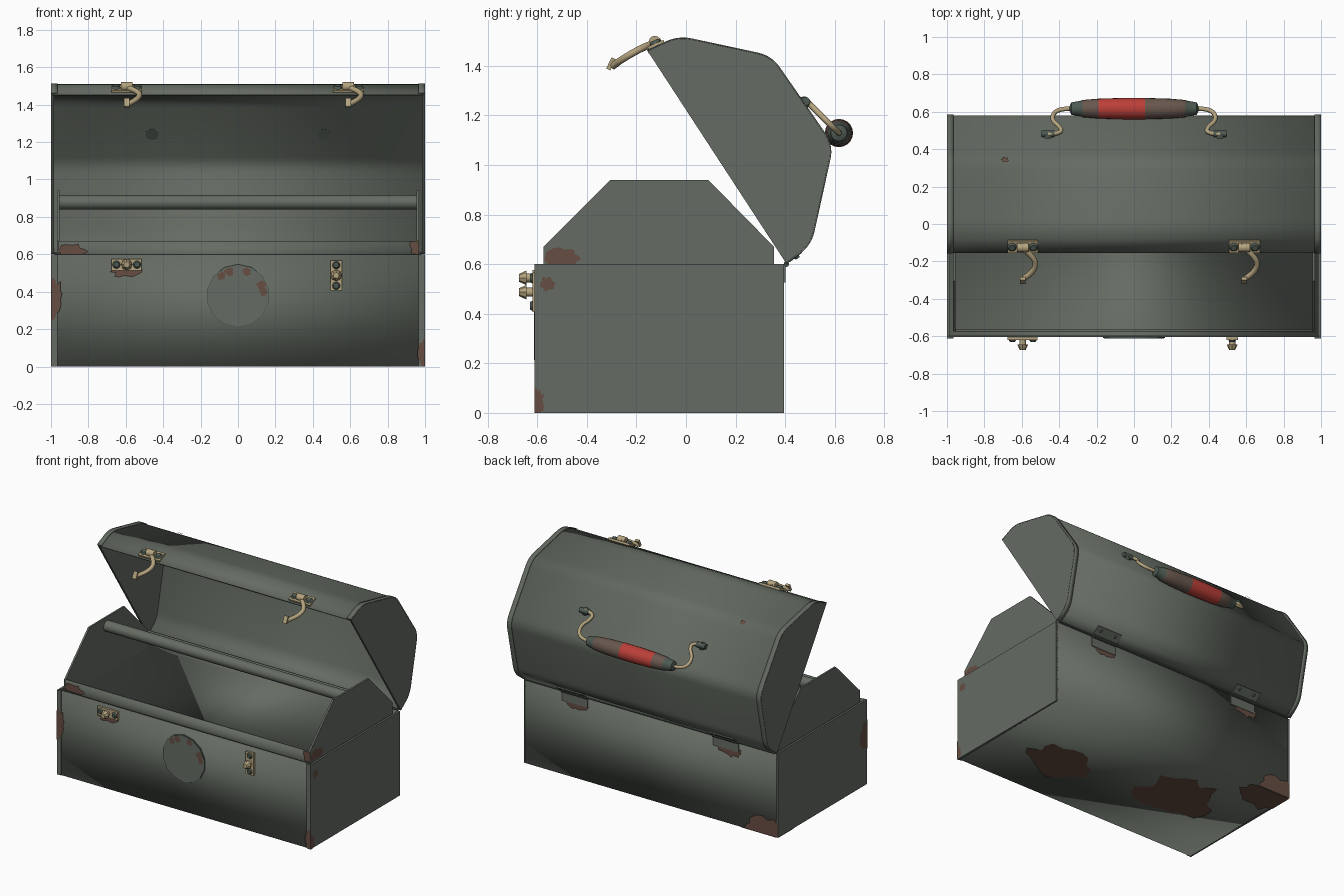
import bpy, bmesh, math, random
from mathutils import Vector, Matrix

random.seed(4)
if "Cube" in bpy.data.objects:
    bpy.data.objects.remove(bpy.data.objects["Cube"])


def material(name, r, g, b):
    m = bpy.data.materials.new(name)
    m.use_nodes = True
    m.diffuse_color = (r, g, b, 1)
    m.node_tree.nodes["Principled BSDF"].inputs["Base Color"].default_value = (r, g, b, 1)
    return m


GREEN = material("grey_green_paint", .13, .15, .125)
DARK = material("dark_green_metal", .075, .10, .085)
BRASS = material("pale_brass", .46, .37, .21)
RUST = material("rust", .135, .075, .055)
RED = material("red_grip", .50, .05, .04)
BROWN = material("worn_brown_grip", .14, .095, .075)
parts = []


def finish(name, bm, *mats):
    mesh = bpy.data.meshes.new(name)
    bm.to_mesh(mesh)
    bm.free()
    for m in mats:
        mesh.materials.append(m)
    ob = bpy.data.objects.new(name, mesh)
    bpy.context.collection.objects.link(ob)
    parts.append(ob)
    return ob


def box(name, centre, size, mat, tilt=0):
    bm = bmesh.new()
    bmesh.ops.create_cube(bm, size=1)
    m = Matrix.Translation(centre) @ Matrix.Rotation(tilt, 4, 'X') @ Matrix.Diagonal((*size, 1))
    bmesh.ops.transform(bm, matrix=m, verts=bm.verts)
    return finish(name, bm, mat)


def cylinder(name, centre, axis, r1, r2, depth, mat, sides=16):
    bm = bmesh.new()
    bmesh.ops.create_cone(bm, cap_ends=True, segments=sides, radius1=r1, radius2=r2, depth=depth)
    turn = Vector((0, 0, 1)).rotation_difference(Vector(axis)).to_matrix().to_4x4()
    bmesh.ops.transform(bm, matrix=Matrix.Translation(centre) @ turn, verts=bm.verts)
    return finish(name, bm, mat)


def strip(name, path, half, thick, mat, mid=0, offset=-1):
    """Bent sheet: a (y, z) path swept along x, with thickness."""
    bm = bmesh.new()
    rows = [[bm.verts.new((mid + s * half, y, z)) for s in (-1, 1)] for y, z in path]
    for a, b in zip(rows, rows[1:]):
        bm.faces.new((a[0], a[1], b[1], b[0]))
    ob = finish(name, bm, mat)
    mod = ob.modifiers.new("thickness", 'SOLIDIFY')
    mod.thickness, mod.offset, mod.use_even_offset = thick, offset, True
    return ob


def panel(name, path, x0, x1, mat):
    """Flat end panel: a (y, z) outline between two x positions."""
    bm = bmesh.new()
    face = bm.faces.new([bm.verts.new((x0, y, z)) for y, z in path])
    new = bmesh.ops.extrude_face_region(bm, geom=[face])["geom"]
    bmesh.ops.translate(bm, vec=(x1 - x0, 0, 0), verts=[v for v in new if isinstance(v, bmesh.types.BMVert)])
    bmesh.ops.recalc_face_normals(bm, faces=bm.faces)
    return finish(name, bm, mat)


def tube(name, points, radius, mat):
    curve = bpy.data.curves.new(name, 'CURVE')
    curve.dimensions = '3D'
    curve.bevel_depth, curve.bevel_resolution, curve.use_fill_caps = radius, 2, True
    sp = curve.splines.new('NURBS')
    sp.points.add(len(points) - 1)
    for p, co in zip(sp.points, points):
        p.co = (*co, 1)
    sp.use_endpoint_u, sp.order_u, sp.resolution_u = True, 3, 6
    curve.materials.append(mat)
    ob = bpy.data.objects.new(name, curve)
    bpy.context.collection.objects.link(ob)


def rounded(path, radius, steps=5):
    pts = [Vector(p) for p in path]
    out = [pts[0]]
    for a, b, c in zip(pts, pts[1:], pts[2:]):
        p = b + (a - b).normalized() * radius
        q = b + (c - b).normalized() * radius
        for i in range(steps + 1):
            t = i / steps
            out.append(p * (1 - t) ** 2 + b * 2 * t * (1 - t) + q * t * t)
    return out + [pts[-1]]


def patch(name, centre, normal, u, ru, rv, low, high):
    """Thin ragged rust plate, kept inside the bounds of its panel."""
    n, u = Vector(normal), Vector(u)
    v = n.cross(u)
    bm = bmesh.new()
    ring = []
    for i in range(22):
        a, w = math.tau * i / 22, random.uniform(.72, 1.15)
        p = Vector(centre) + u * math.cos(a) * ru * w + v * math.sin(a) * rv * w
        ring.append(bm.verts.new([min(max(p[k], low[k]), high[k]) for k in range(3)]))
    bm.faces.new(ring)
    bmesh.ops.remove_doubles(bm, verts=bm.verts, dist=.0005)
    bmesh.ops.recalc_face_normals(bm, faces=bm.faces)
    for f in bm.faces:
        if f.normal.dot(n) < 0:
            f.normal_flip()
    bmesh.ops.translate(bm, vec=n * .003, verts=bm.verts)
    finish(name, bm, RUST)


# Body: bent sheet with end panels and folded seams
FRONT, BACK, TOP = -.605, .395, .6
body = [(BACK, TOP), (BACK, 0), (FRONT, 0), (FRONT, TOP)]
strip("body_shell", body, .99, .012, GREEN)
for s, side in ((-1, "right"), (1, "left")):
    panel(f"body_end_{side}", body, s * .985, s, GREEN)
    box(f"body_seam_{side}", (s * .983, FRONT - .003, TOP / 2), (.034, .006, TOP), GREEN)

# Tray with raised end panels and a carrying rod
tray_end = [(-.575, .54), (-.575, .67), (-.305, .94), (.09, .94), (.355, .67), (.355, .54)]
strip("tray_shell", [(.355, .67), (.355, .54), (-.575, .54), (-.575, .67)], .96, .01, GREEN)
for s, side in ((-1, "right"), (1, "left")):
    panel(f"tray_end_{side}", tray_end, s * .955, s * .968, GREEN)
cylinder("tray_rod", (0, -.11, .878), (1, 0, 0), .038, .038, 1.92, GREEN, 24)

# Open lid: curved shell, end panels and rim bands
lid = rounded([(-.155, 1.46), (-.03, 1.517), (.343, 1.437), (.59, 1.08), (.502, .68), (.403, .605)], .055)
strip("lid_shell", lid, .99, .012, GREEN)
for s, side in ((-1, "right"), (1, "left")):
    panel(f"lid_end_{side}", lid, s * .985, s, GREEN)
    strip(f"lid_rim_{side}", lid, .017, .005, GREEN, mid=s * .983, offset=1)

# Round plate on the front
cylinder("front_disc", (0, FRONT - .004, .378), (0, -1, 0), .165, .165, .009, GREEN, 14)
cylinder("front_disc_edge", (0, FRONT - .002, .378), (0, -1, 0), .169, .169, .006, DARK, 14)
for i, deg in enumerate((10, 25, 70, 110, 130)):
    a = math.radians(deg)
    patch(f"disc_rust_{i}", (math.cos(a) * .138, FRONT - .008, .378 + math.sin(a) * .138),
          (0, -1, 0), (1, 0, 0), .024, .024, (-1, -1, 0), (1, 1, 1))


# Catch plates with studs and rivets on the body
def catch(name, x, z, upright):
    long, short = .16, .062
    size = (short, .014, long) if upright else (long, .014, short)
    box(name + "_plate", (x, FRONT - .007, z), size, BRASS)
    cylinder(name + "_stud", (x, FRONT - .03, z), (0, -1, 0), .018, .018, .04, BRASS, 12)
    cylinder(name + "_stud_head", (x, FRONT - .053, z), (0, -1, 0), .03, .016, .03, BRASS, 8)
    for k in (-1, 1):
        d = k * .055
        at = (x, FRONT - .018, z + d) if upright else (x + d, FRONT - .018, z)
        cylinder(f"{name}_rivet_{k}", at, (0, -1, 0), .023, .014, .014, DARK)


catch("right_catch", -.595, .545, False)
catch("left_catch", .525, .487, True)

# Swinging latches on the lid edge
TILT = math.radians(24)
up = Vector((0, -math.sin(TILT), math.cos(TILT)))
for x, side in ((-.595, "right"), (.59, "left")):
    base = Vector((x, -.118, 1.479))
    box(f"{side}_latch_plate", base + up * .006, (.165, .07, .014), BRASS, TILT)
    cylinder(f"{side}_latch_barrel", base + up * .02, (1, 0, 0), .024, .024, .06, BRASS, 12)
    for k in (-1, 1):
        cylinder(f"{side}_latch_rivet_{k}", base + up * .019 + Vector((k * .057, 0, 0)), up, .025, .016, .014, DARK)
    tube(f"{side}_latch_tongue", [(x - .02, -.11, 1.50), (x + .04, -.16, 1.48), (x + .075, -.21, 1.455),
                                  (x + .05, -.26, 1.425), (x, -.295, 1.40), (x, -.30, 1.395)], .015, BRASS)
    box(f"{side}_latch_hook", (x, -.303, 1.408), (.03, .018, .05), BRASS, math.radians(-25))

# Grip turned around the x axis, coloured along its length
GY, GZ = .617, 1.129
bm = bmesh.new()
profile = [(-.345, .012), (-.335, .033), (-.28, .043), (-.275, .046), (-.19, .053), (-.06, .057), (.06, .057),
           (.19, .053), (.275, .046), (.28, .043), (.335, .033), (.345, .012)]
rings = [[bm.verts.new((x, GY + r * math.cos(math.tau * i / 20), GZ + r * math.sin(math.tau * i / 20)))
          for i in range(20)] for x, r in profile]
for a, b in zip(rings, rings[1:]):
    for i in range(20):
        bm.faces.new((a[i], b[i], b[i - 1], a[i - 1]))
bm.faces.new(rings[0])
bm.faces.new(rings[-1])
bmesh.ops.recalc_face_normals(bm, faces=bm.faces)
for f in bm.faces:
    x = f.calc_center_median().x
    f.material_index = 0 if abs(x) > .276 else 1 if -.19 < x < .06 else 2
finish("handle_grip", bm, DARK, RED, BROWN)

# Handle wires and their mounts on the lid
slope = Vector((0, .82, .57))
for s, side in ((-1, "right"), (1, "left")):
    tube(f"handle_wire_{side}", [(s * .33, GY, GZ), (s * .39, GY, GZ), (s * .435, .59, 1.155), (s * .435, .55, 1.195),
                                 (s * .395, .52, 1.225), (s * .385, .485, 1.26), (s * .46, .48, 1.265)], .012, BRASS)
    mount = Vector((s * .46, .472, 1.25))
    cylinder(f"handle_mount_{side}", mount, slope, .036, .02, .034, DARK, 12)
    cylinder(f"handle_socket_{side}", mount + slope * .012, (1, 0, 0), .018, .018, .07, DARK, 12)

# Hinges: knuckle, lower leaf, upper leaf, rivets
for s, side in ((-1, "right"), (1, "left")):
    cylinder(f"hinge_knuckle_{side}", (s * .595, .405, .6), (1, 0, 0), .011, .011, .2, DARK, 10)
    box(f"hinge_lower_leaf_{side}", (s * .595, BACK + .003, .562), (.2, .006, .07), GREEN)
    box(f"hinge_upper_leaf_{side}", (s * .595, .441, .63), (.2, .065, .008), GREEN, math.atan2(.075, .099))
    for k in (-1, 1):
        cylinder(f"hinge_rivet_{side}_{k}", (s * .595 + k * .06, .447, .629), (0, .6, -.8), .014, .009, .014, DARK, 10)
cylinder("hinge_pin", (0, .403, .602), (1, 0, 0), .007, .007, 1.96, DARK, 8)

# Rust patches: front, ends, back, tray, lid
lo, hi = (-1, FRONT - .007, 0), (1, BACK, TOP)
front, back, left, down, along = (0, -1, 0), (0, 1, 0), (1, 0, 0), (0, 0, -1), (1, 0, 0)
patch("rust_front_edge", (-.985, FRONT - .006, .36), front, along, .05, .11, lo, hi)
patch("rust_front_corner", (1, FRONT - .006, .06), front, along, .04, .08, lo, hi)
patch("rust_below_catch", (-.6, FRONT, .52), front, along, .08, .045, lo, hi)
patch("rust_left_corner", (1, -.6, .04), left, back, .03, .06, lo, hi)
patch("rust_left_top", (1, -.56, .52), left, back, .03, .03, lo, hi)
patch("rust_right_end", (-1, -.58, .35), (-1, 0, 0), back, .06, .1, lo, hi)
patch("rust_back_corner", (-.9, BACK, .03), back, along, .16, .09, lo, hi)
patch("rust_below_hinge", (-.62, BACK, .53), back, along, .1, .05, lo, hi)
patch("rust_below_hinge_left", (.58, BACK, .53), back, along, .08, .04, lo, hi)
patch("rust_bottom_left", (.46, -.2, 0), down, along, .26, .18, lo, hi)
patch("rust_bottom_middle", (-.42, -.06, 0), down, along, .28, .24, lo, hi)
patch("rust_bottom_corner", (-.84, .3, 0), down, along, .2, .14, lo, hi)
tray_lo, tray_hi = (-.968, -.575, .6), (.968, .355, .67)
patch("rust_tray_front", (-.89, -.575, .615), front, along, .08, .04, tray_lo, tray_hi)
patch("rust_tray_front_corner", (.96, -.575, .64), front, along, .04, .05, tray_lo, tray_hi)
patch("rust_tray_end", (.968, -.5, .62), left, back, .07, .045, tray_lo, tray_hi)
patch("rust_lid", (-.69, .342, 1.431), (0, .57, .82), along, .02, .015, (-1, 0, 1), (1, 1, 2))

# Smooth shading with sharp edges kept
bpy.ops.object.select_all(action='DESELECT')
for ob in parts:
    ob.select_set(True)
bpy.context.view_layer.objects.active = parts[0]
bpy.ops.object.shade_smooth_by_angle(angle=math.radians(35))
